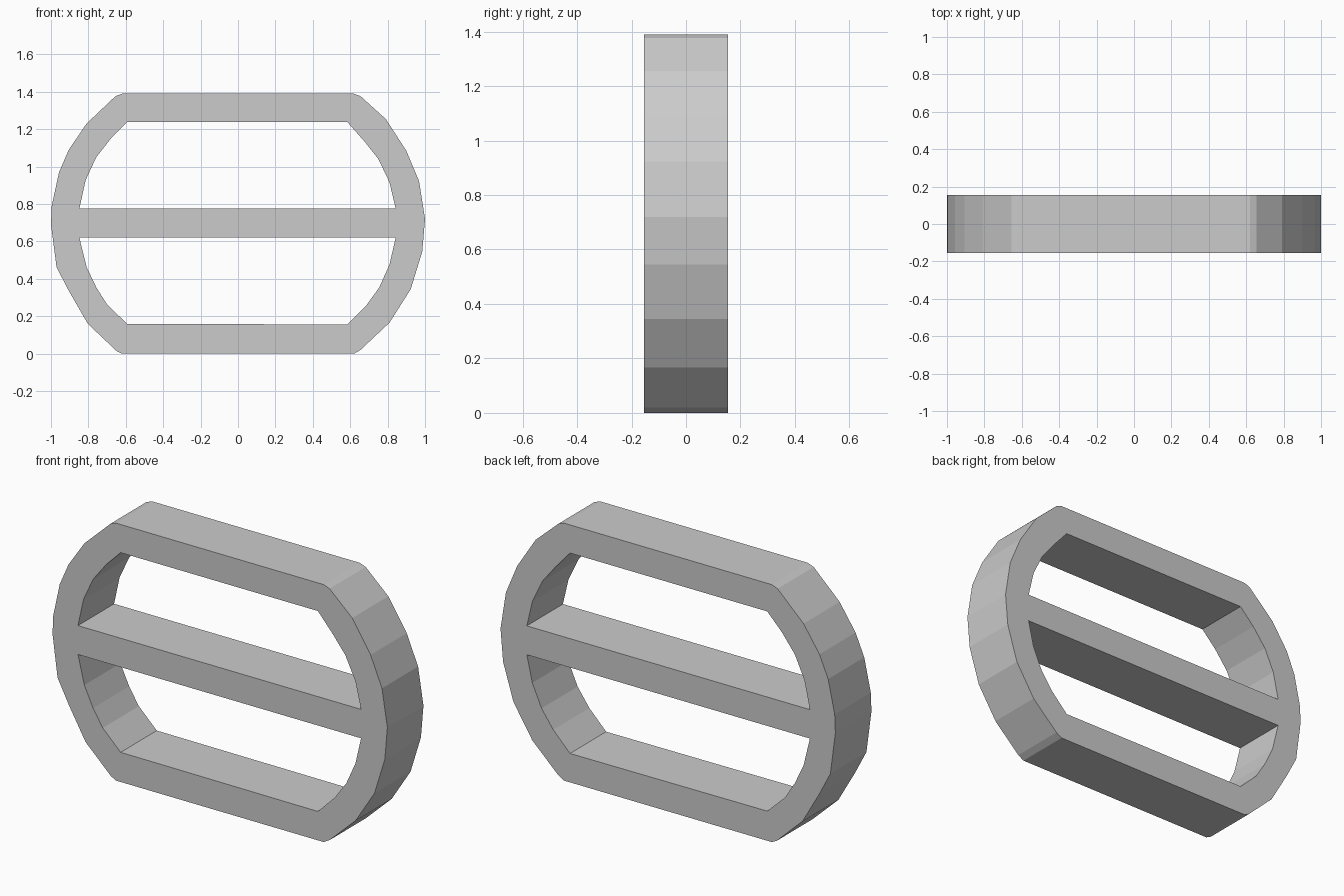
import bpy
from math import pi

cube = bpy.data.objects.get("Cube")
if cube:
    bpy.data.objects.remove(cube, do_unlink=True)

DEPTH = 0.308

# Neutral grey material
grey = bpy.data.materials.new("plain grey")
grey.use_nodes = True
colour = (0.6, 0.6, 0.6, 1)
grey.diffuse_color = colour
grey.node_tree.nodes["Principled BSDF"].inputs["Base Color"].default_value = colour

# Outer rim, faceted, clockwise from the top left
rim = [(-0.62, 1.39), (0.62, 1.39), (0.655, 1.377), (0.79, 1.255), (0.9, 1.085),
       (0.968, 0.923), (1, 0.72), (0.985, 0.545), (0.923, 0.344), (0.81, 0.166),
       (0.655, 0.02), (0.62, 0), (-0.62, 0), (-0.65, 0.015), (-0.803, 0.16),
       (-0.904, 0.335), (-0.97, 0.462), (-1, 0.69), (-0.996, 0.79),
       (-0.957, 0.97), (-0.905, 1.09), (-0.81, 1.23), (-0.655, 1.377)]

# Openings above and below the crossbar
upper_opening = [(-0.593, 1.238), (0.585, 1.238), (0.675, 1.136), (0.75, 1.042),
                 (0.81, 0.916), (0.843, 0.776), (-0.848, 0.776), (-0.815, 0.927),
                 (-0.758, 1.05), (-0.68, 1.15)]
lower_opening = [(-0.848, 0.62), (0.843, 0.62), (0.81, 0.477), (0.755, 0.354),
                 (0.685, 0.257), (0.585, 0.156), (-0.593, 0.16), (-0.7, 0.263),
                 (-0.758, 0.355), (-0.81, 0.465)]

# Filled outline with two holes, extruded to the buckle thickness
curve = bpy.data.curves.new("buckle_frame_profile", "CURVE")
curve.dimensions = "2D"
curve.fill_mode = "BOTH"
curve.extrude = DEPTH / 2
curve.materials.append(grey)
for outline in (rim, upper_opening, lower_opening):
    spline = curve.splines.new("POLY")
    spline.points.add(len(outline) - 1)
    for point, (x, z) in zip(spline.points, outline):
        point.co = (x, z, 0, 1)
    spline.use_cyclic_u = True
    spline.use_smooth = False

frame = bpy.data.objects.new("buckle_frame_with_crossbar", curve)
bpy.context.collection.objects.link(frame)
frame.rotation_euler.x = pi / 2

# Bake to a flat-shaded mesh standing upright
bpy.ops.object.select_all(action="DESELECT")
frame.select_set(True)
bpy.context.view_layer.objects.active = frame
bpy.ops.object.convert(target="MESH")
bpy.ops.object.transform_apply(location=False, rotation=True, scale=False)
bpy.ops.object.mode_set(mode="EDIT")
bpy.ops.mesh.select_all(action="SELECT")
bpy.ops.mesh.remove_doubles(threshold=0.0005)
bpy.ops.mesh.normals_make_consistent(inside=False)
bpy.ops.object.mode_set(mode="OBJECT")
bpy.ops.object.shade_flat()
